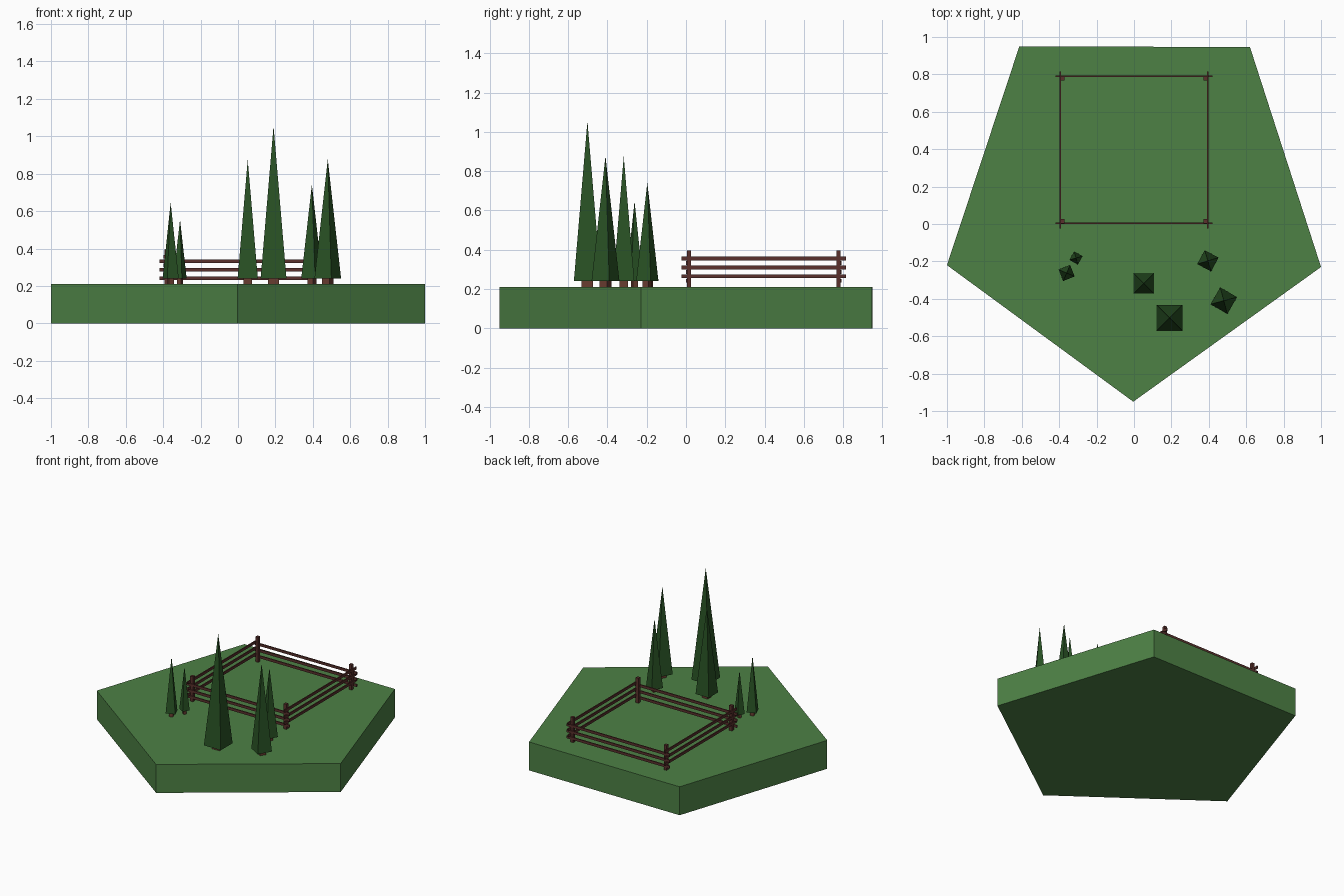
import bpy, bmesh
from math import radians
from mathutils import Matrix

if "Cube" in bpy.data.objects:
    bpy.data.objects.remove(bpy.data.objects["Cube"])


def material(name, rgb):
    m = bpy.data.materials.new(name)
    m.diffuse_color = (*rgb, 1)
    m.use_nodes = True
    m.node_tree.nodes["Principled BSDF"].inputs["Base Color"].default_value = m.diffuse_color
    return m


GRASS = material("grass", (0.075, 0.22, 0.06))
LEAF = material("leaf", (0.022, 0.085, 0.018))
BARK = material("bark", (0.14, 0.045, 0.03))
WOOD = material("wood", (0.10, 0.03, 0.025))


def finish(name, bm, mat):
    bmesh.ops.recalc_face_normals(bm, faces=bm.faces)
    me = bpy.data.meshes.new(name)
    bm.to_mesh(me)
    bm.free()
    me.materials.append(mat)
    ob = bpy.data.objects.new(name, me)
    bpy.context.collection.objects.link(ob)
    return ob


def box(name, loc, size, mat, rot=0):
    bm = bmesh.new()
    bmesh.ops.create_cube(bm, size=1, matrix=Matrix.Diagonal((*size, 1)))
    ob = finish(name, bm, mat)
    ob.location = loc
    ob.rotation_euler.z = radians(rot)
    return ob


# five-sided ground slab
TOP = 0.21
outline = [(-0.613, 0.95), (0.62, 0.946), (1, -0.23), (-0.004, -0.95), (-1, -0.22)]
bm = bmesh.new()
face = bm.faces.new([bm.verts.new((x, y, 0)) for x, y in outline])
up = bmesh.ops.extrude_face_region(bm, geom=[face])["geom"]
bmesh.ops.translate(bm, vec=(0, 0, TOP),
                    verts=[g for g in up if isinstance(g, bmesh.types.BMVert)])
if not face.is_valid or len(bm.faces) < 7:
    bm.faces.new([v for v in bm.verts if v.co.z < 0.01])
finish("ground", bm, GRASS)


# trees: square pyramid crown on a short trunk
def tree(i, x, y, width, tip, rot):
    base = 0.24
    h = tip - base
    bm = bmesh.new()
    bmesh.ops.create_cone(bm, cap_ends=True, segments=4, radius1=width / 2 ** 0.5,
                          radius2=0, depth=h,
                          matrix=Matrix.Rotation(radians(45), 4, 'Z'))
    crown = finish(f"tree_crown_{i}", bm, LEAF)
    crown.location = (x, y, base + h / 2)
    crown.rotation_euler.z = radians(rot)
    t = width * 0.42
    box(f"tree_trunk_{i}", (x, y, 0.23), (t, t, 0.06), BARK, rot)


for i, spec in enumerate([
        (0.19, -0.502, 0.138, 1.055, 0), (0.052, -0.317, 0.108, 0.875, 0),
        (0.395, -0.197, 0.084, 0.742, -28), (0.48, -0.41, 0.104, 0.877, -30),
        (-0.36, -0.262, 0.066, 0.647, 22), (-0.31, -0.182, 0.052, 0.555, -29)]):
    tree(i + 1, *spec)

# fence: corner posts, then three rails per side, stacked alternately
CY = 0.396
for sx in (-1, 1):
    for sy in (-1, 1):
        box("fence_post", (sx * 0.382, CY + sy * 0.381, 0.3), (0.022, 0.022, 0.19), WOOD)
for s in (-1, 1):
    for k in range(3):
        z = 0.242 + 0.045 * k
        box("fence_rail_across", (0, CY + s * 0.393, z), (0.84, 0.008, 0.019), WOOD)
        box("fence_rail_along", (s * 0.394, CY, z + 0.023), (0.008, 0.84, 0.019), WOOD)
